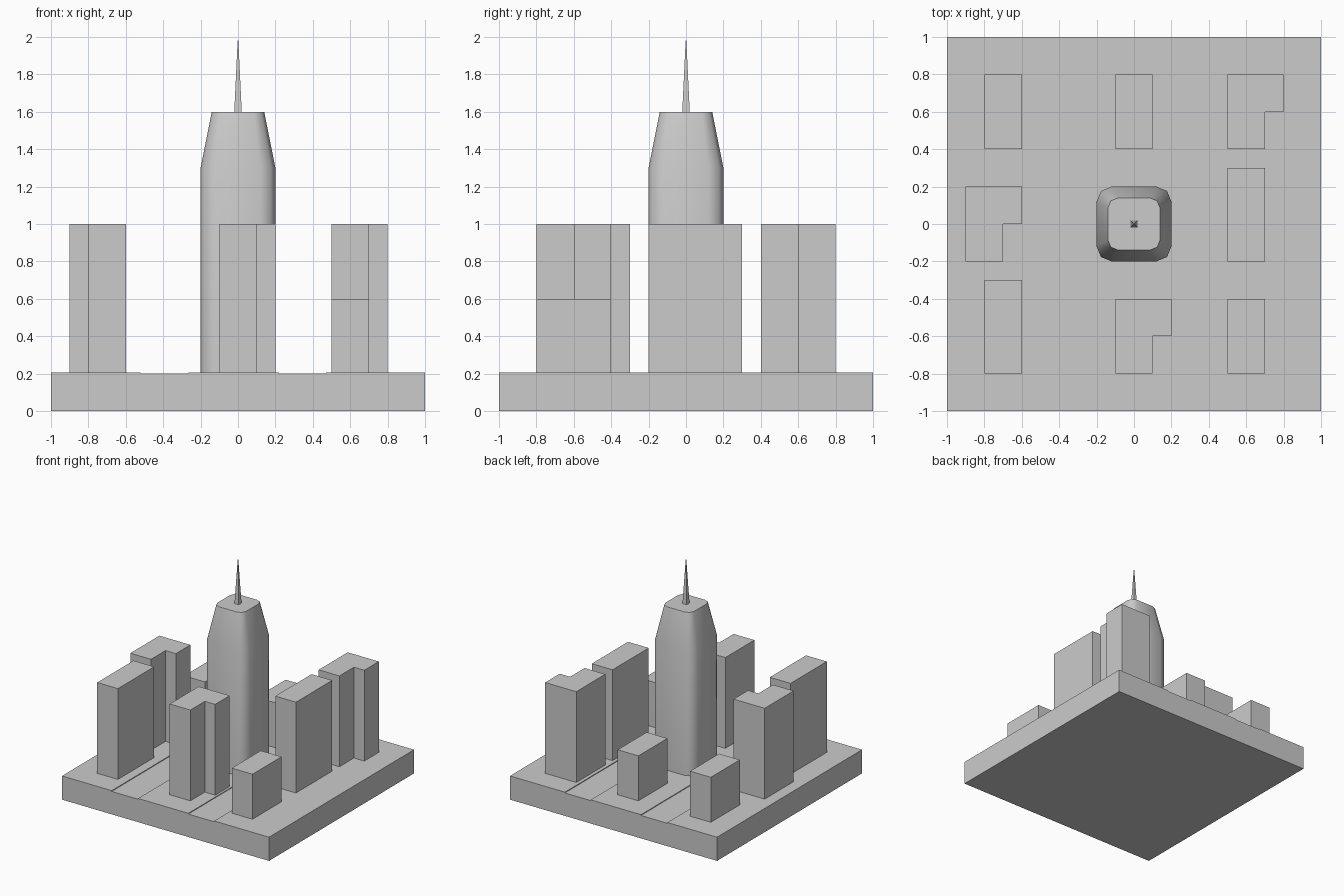
import bpy, bmesh, math

if "Cube" in bpy.data.objects:
    bpy.data.objects.remove(bpy.data.objects["Cube"])

GROUND = 0.207   # top of the pavement
ROAD = 0.2       # sunken road level


def add_object(name, bm):
    bmesh.ops.recalc_face_normals(bm, faces=bm.faces)
    mesh = bpy.data.meshes.new(name)
    bm.to_mesh(mesh)
    bm.free()
    obj = bpy.data.objects.new(name, mesh)
    bpy.context.collection.objects.link(obj)
    return obj


def extrude(name, points, vec):
    """Extrude a closed outline along a vector."""
    bm = bmesh.new()
    face = bm.faces.new([bm.verts.new(p) for p in points])
    ext = bmesh.ops.extrude_face_region(bm, geom=[face], use_keep_orig=True)
    moved = [e for e in ext["geom"] if isinstance(e, bmesh.types.BMVert)]
    bmesh.ops.translate(bm, verts=moved, vec=vec)
    return add_object(name, bm)


def loft(name, rings):
    """Skin equal-length rings of points and cap both ends."""
    bm = bmesh.new()
    loops = [[bm.verts.new(p) for p in ring] for ring in rings]
    n = len(loops[0])
    for a, b in zip(loops, loops[1:]):
        for i in range(n):
            j = (i + 1) % n
            bm.faces.new((a[i], a[j], b[j], b[i]))
    bm.faces.new(loops[0])
    bm.faces.new(loops[-1])
    return add_object(name, bm)


# Base slab with two sunken roads running front to back
profile = [(-1, 0), (1, 0), (1, GROUND)]
for left, right in ((0.22, 0.47), (-0.52, -0.265)):
    profile += [(right, GROUND), (right, ROAD), (left, ROAD), (left, GROUND)]
profile.append((-1, GROUND))
extrude("base", [(x, -1, z) for x, z in profile], (0, 2, 0))


def block(name, x0, x1, y0, y1, top, notch=False):
    """Box building; notch removes the front right corner to make an L."""
    pts = [(x0, y0)]
    if notch:
        pts += [(x1 - 0.1, y0), (x1 - 0.1, y1 - 0.2), (x1, y1 - 0.2)]
    else:
        pts.append((x1, y0))
    pts += [(x1, y1), (x0, y1)]
    extrude(name, [(x, y, ROAD) for x, y in pts], (0, 0, top - ROAD))


# Low and tall box buildings
block("low_building_back_left", -0.8, -0.6, 0.4, 0.8, 0.6)
block("low_building_back", -0.1, 0.1, 0.4, 0.8, 0.6)
block("low_building_front_right", 0.5, 0.7, -0.8, -0.4, 0.6)
block("tall_building_front_left", -0.8, -0.6, -0.8, -0.3, 1)
block("tall_building_right", 0.5, 0.7, -0.2, 0.3, 1)

# L-shaped buildings
block("corner_building_left", -0.9, -0.6, -0.2, 0.2, 1, True)
block("corner_building_front", -0.1, 0.2, -0.8, -0.4, 1, True)
block("corner_building_back_right", 0.5, 0.8, 0.4, 0.8, 1, True)


def rounded_square(half, z):
    r = half * 0.4
    pts = []
    for k in range(4):
        mid = math.radians(45 + 90 * k)
        cx = math.copysign(half - r, math.cos(mid))
        cy = math.copysign(half - r, math.sin(mid))
        for step in (-1, 0, 1):
            a = mid + step * math.pi / 4
            pts.append((cx + r * math.cos(a), cy + r * math.sin(a), z))
    return pts


# Central tower with tapered crown
tower = loft("tower", [rounded_square(h, z) for h, z in
                       ((0.2, ROAD), (0.2, 1.3), (0.14, 1.6))])
bpy.context.view_layer.objects.active = tower
tower.select_set(True)
bpy.ops.object.shade_smooth_by_angle(angle=math.radians(50))

# Spire
loft("spire", [[(s * h, t * h, z) for s, t in ((-1, -1), (1, -1), (1, 1), (-1, 1))]
               for h, z in ((0.02, 1.598), (0.002, 1.98))])
